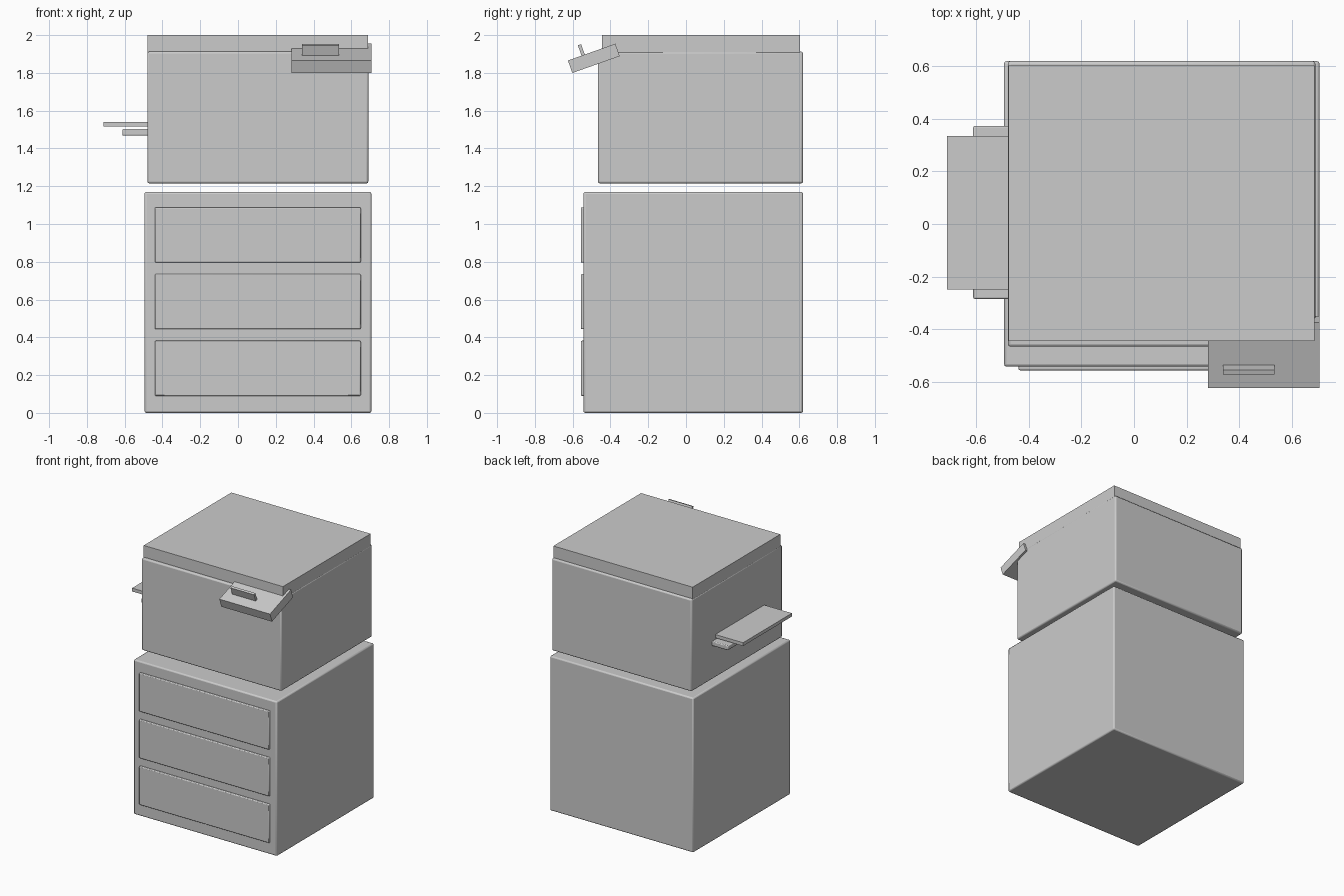
import bpy
import math
from mathutils import Vector

cube = bpy.data.objects.get("Cube")
if cube:
    bpy.data.objects.remove(cube, do_unlink=True)

GREY = (0.6, 0.6, 0.6, 1)
mat = bpy.data.materials.new("light grey plastic")
mat.diffuse_color = GREY
mat.use_nodes = True
mat.node_tree.nodes["Principled BSDF"].inputs["Base Color"].default_value = GREY


def box(name, x, y, z, bevel=0.0, tilt=0.0):
    """Box from (min, max) ranges, optionally bevelled and tilted about x."""
    size = Vector((r[1] - r[0] for r in (x, y, z)))
    centre = Vector((sum(r) / 2 for r in (x, y, z)))
    bpy.ops.mesh.primitive_cube_add(size=1, location=centre)
    obj = bpy.context.object
    obj.name = name
    obj.scale = size
    bpy.ops.object.transform_apply(location=False, rotation=False, scale=True)
    obj.rotation_euler.x = tilt
    obj.data.materials.append(mat)
    if bevel:
        mod = obj.modifiers.new("rounded edges", 'BEVEL')
        mod.width = bevel
        mod.segments = 2
        bpy.ops.object.shade_smooth_by_angle(angle=math.radians(35))
    return obj


# Base cabinet with three drawer fronts
box("cabinet", (-0.495, 0.706), (-0.543, 0.62), (0, 1.17), 0.01)
for i in range(3):
    low = 0.09 + i * 0.353
    box(f"drawer_{i + 1}", (-0.44, 0.65), (-0.557, -0.5), (low, low + 0.292), 0.006)

# Copier body and lid
box("body", (-0.48, 0.69), (-0.467, 0.62), (1.215, 1.912), 0.01)
box("lid", (-0.478, 0.688), (-0.445, 0.603), (1.9, 2.0))

# Paper trays on the right side
box("upper_tray", (-0.712, -0.4), (-0.25, 0.335), (1.515, 1.54))
box("lower_tray", (-0.612, -0.4), (-0.285, 0.373), (1.468, 1.503), 0.006)

# Sloped control panel with an upright display fin
TILT = math.radians(19.5)
panel = box("control_panel", (0.282, 0.706), (-0.621, -0.355), (1.842, 1.912), 0, TILT)
box("display_fin", (0.338, 0.535), (-0.562, -0.544), (1.885, 1.951), 0, TILT)
